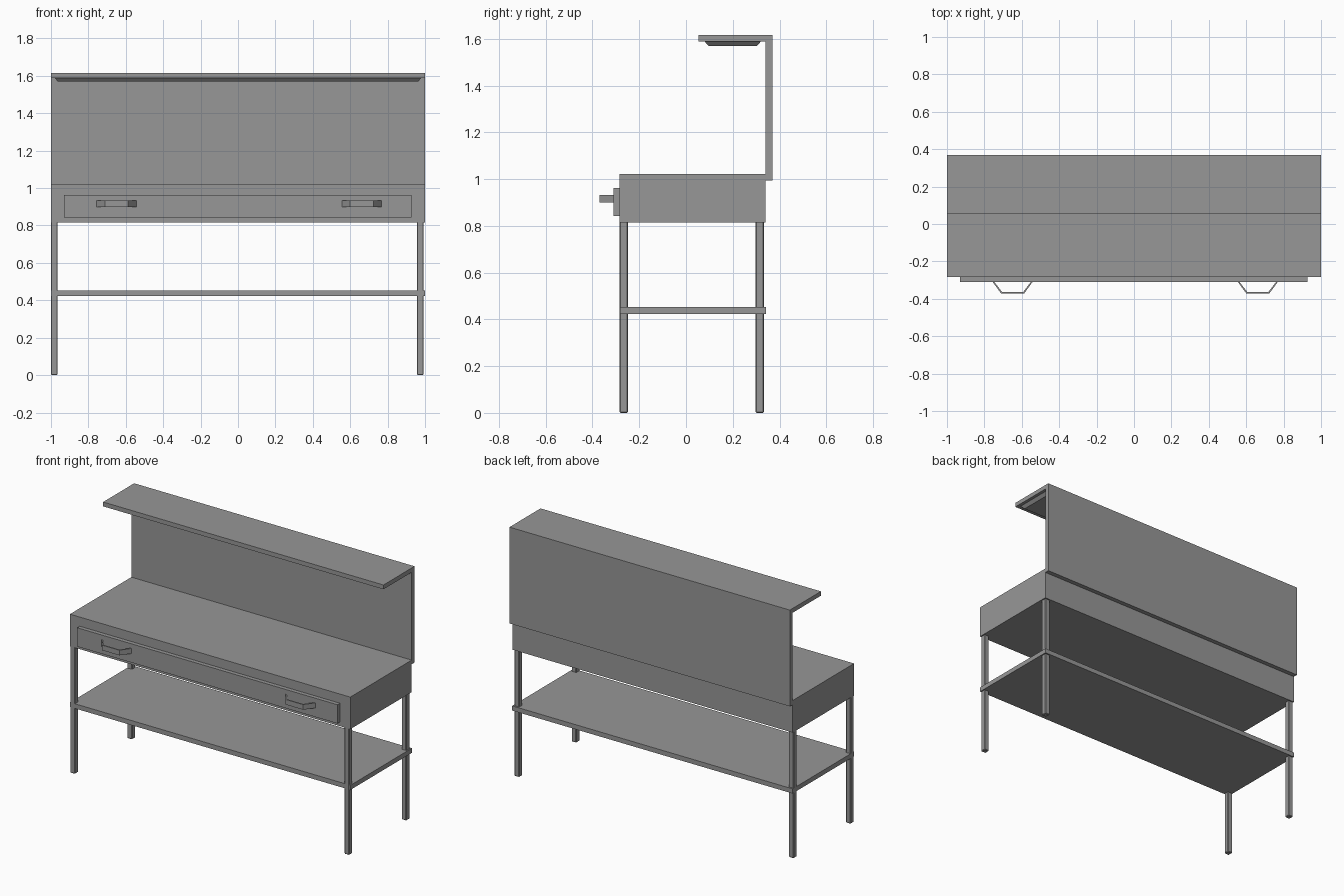
import bpy, bmesh

cube = bpy.data.objects.get("Cube")
if cube:
    bpy.data.objects.remove(cube, do_unlink=True)

grey = bpy.data.materials.new("workbench_grey")
grey.use_nodes = True
colour = (0.31, 0.31, 0.31, 1)
grey.diffuse_color = colour
grey.node_tree.nodes["Principled BSDF"].inputs["Base Color"].default_value = colour


def finish(name, bm):
    bmesh.ops.recalc_face_normals(bm, faces=bm.faces)
    mesh = bpy.data.meshes.new(name)
    bm.to_mesh(mesh)
    bm.free()
    mesh.materials.append(grey)
    obj = bpy.data.objects.new(name, mesh)
    bpy.context.collection.objects.link(obj)
    return obj


def box(name, xs, ys, zs, taper=0.0, bevel=0.0):
    """Box from axis ranges; taper draws the bottom face in on all sides."""
    bm = bmesh.new()
    bmesh.ops.create_cube(bm, size=1)
    for v in bm.verts:
        low = v.co.z < 0
        for i, (a, b) in enumerate((xs, ys, zs)):
            side = 1 if v.co[i] > 0 else -1
            v.co[i] = b if side > 0 else a
            if low and i < 2:
                v.co[i] -= side * taper
    obj = finish(name, bm)
    if bevel:
        mod = obj.modifiers.new("edge_bevel", "BEVEL")
        mod.width = bevel
        mod.segments = 1
    return obj


def handle(name, cx):
    """Bent flat strip: a trapezoid in plan, extruded upward."""
    outer = [(-0.108, -0.308), (-0.062, -0.371), (0.062, -0.371), (0.108, -0.308)]
    inner = [(0.099, -0.308), (0.057, -0.363), (-0.057, -0.363), (-0.099, -0.308)]
    bm = bmesh.new()
    verts = [bm.verts.new((cx + x, y, 0.9)) for x, y in outer + inner]
    n = len(verts)
    faces = [bm.faces.new([verts[i], verts[i + 1], verts[n - 2 - i], verts[n - 1 - i]])
             for i in range(3)]
    ext = bmesh.ops.extrude_face_region(bm, geom=faces)
    for v in ext["geom"]:
        if isinstance(v, bmesh.types.BMVert):
            v.co.z += 0.033
    return finish(name, bm)


# Worktop cabinet with its drawer
box("worktop_cabinet", (-1, 1), (-0.284, 0.341), (0.815, 1.022))
box("drawer_front", (-0.93, 0.927), (-0.31, -0.284), (0.842, 0.963))
handle("right_handle", -0.649)
handle("left_handle", 0.662)

# Legs and lower shelf
for side, xs in (("right", (-1, -0.965)), ("left", (0.957, 0.992))):
    for end, ys in (("front", (-0.284, -0.249)), ("back", (0.298, 0.333))):
        box(f"{end}_{side}_leg", xs, ys, (0, 0.82), bevel=0.004)
box("lower_shelf", (-1, 1), (-0.283, 0.343), (0.423, 0.453))

# Back panel, overhead hood and lamp
box("back_panel", (-1, 1), (0.341, 0.37), (0.995, 1.616))
box("overhead_hood", (-1, 1), (0.054, 0.341), (1.588, 1.616))
box("hood_lamp", (-0.98, 0.98), (0.08, 0.32), (1.569, 1.588), taper=0.018)
